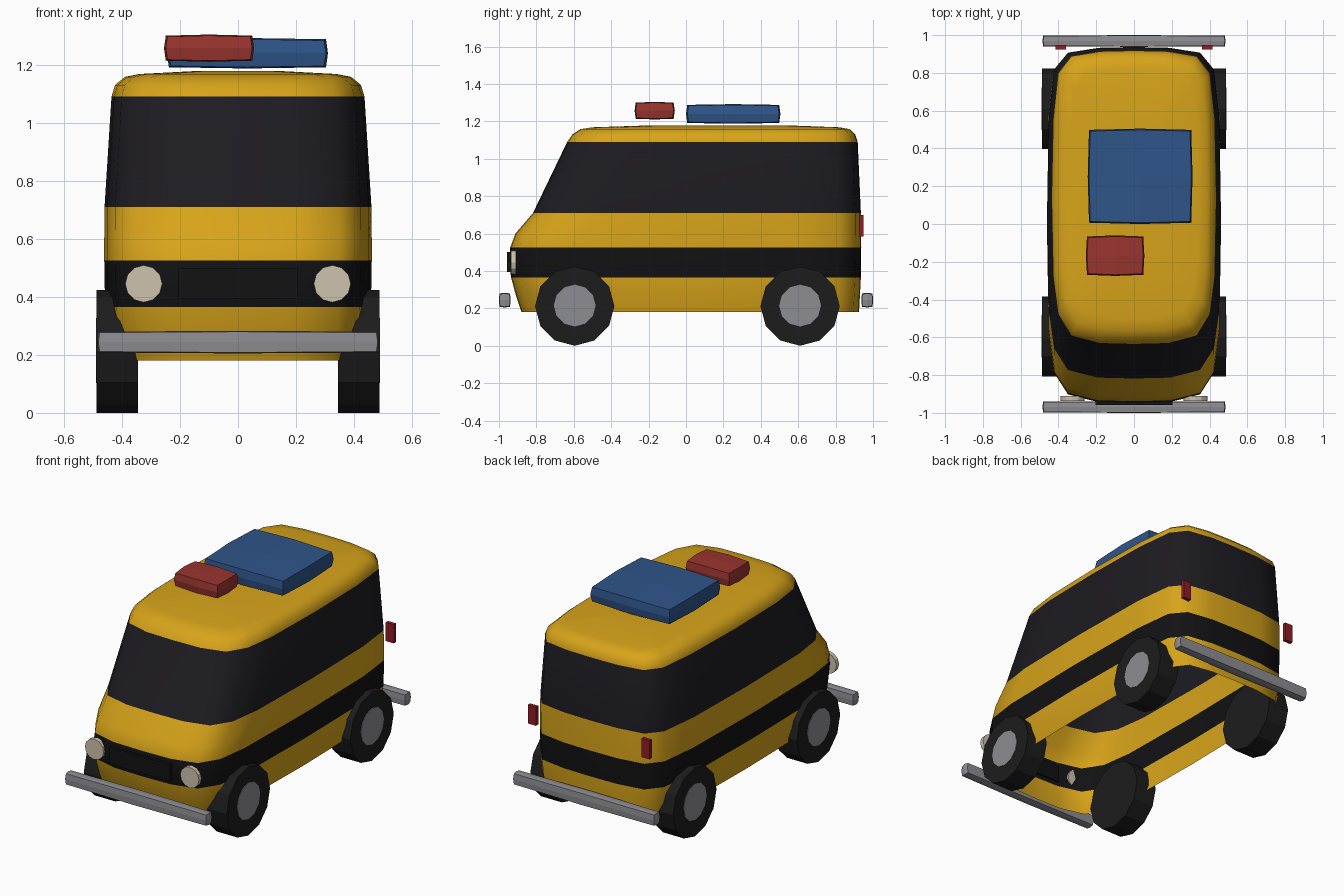
import bpy, bmesh
from math import pi, radians
from mathutils import Matrix, Vector

if "Cube" in bpy.data.objects:
    bpy.data.objects.remove(bpy.data.objects["Cube"])


def material(name, rgb):
    m = bpy.data.materials.new(name)
    m.diffuse_color = (*rgb, 1)
    m.use_nodes = True
    m.node_tree.nodes["Principled BSDF"].inputs["Base Color"].default_value = m.diffuse_color
    return m


YELLOW = material("yellow_paint", (0.68, 0.37, 0.01))
STRIPE = material("black_stripe", (0.006, 0.006, 0.007))
GLASS = material("dark_glass", (0.012, 0.011, 0.015))
RUBBER = material("rubber", (0.012, 0.012, 0.012))
METAL = material("metal", (0.27, 0.27, 0.29))
BLUE = material("blue_box", (0.028, 0.09, 0.25))
RED = material("red_box", (0.32, 0.035, 0.028))
TAIL = material("tail_red", (0.28, 0.012, 0.018))
LAMP = material("lamp", (0.62, 0.54, 0.42))


def finish(bm, name, mats):
    bmesh.ops.recalc_face_normals(bm, faces=bm.faces)
    me = bpy.data.meshes.new(name)
    bm.to_mesh(me)
    bm.free()
    ob = bpy.data.objects.new(name, me)
    bpy.context.collection.objects.link(ob)
    for m in mats:
        me.materials.append(m)
    return ob


def box(name, lo, hi, mat, bulge=0.0):
    """Box between two corners; with bulge its faces are slightly domed."""
    lo, hi = Vector(lo), Vector(hi)
    bm = bmesh.new()
    bmesh.ops.create_cube(bm, size=2)
    if bulge:
        bmesh.ops.subdivide_edges(bm, edges=bm.edges[:], cuts=1, use_grid_fill=True)
    half, mid = (hi - lo) / 2, (hi + lo) / 2
    thin = min(half)
    for v in bm.verts:
        c = v.co.copy()
        for i in range(3):
            ends = sum(abs(c[j]) for j in range(3) if j != i)
            inset = bulge * min(half[i], thin * 1.6) * ends / 2
            v.co[i] = mid[i] + c[i] * (half[i] - inset)
    return finish(bm, name, [mat])


def disc(name, centre, radius, depth, axis, mat, sides=12):
    bm = bmesh.new()
    turn = Matrix.Rotation(pi / 2, 4, 'Y' if axis == 'x' else 'X')
    bmesh.ops.create_cone(bm, cap_ends=True, segments=sides, radius1=radius,
                          radius2=radius, depth=depth,
                          matrix=Matrix.Translation(centre) @ turn)
    return finish(bm, name, [mat])


# Body shell: stacked plan sections, open underneath
# half section as (x fraction, set-back from the front or rear end)
front = [(0, 0), (0.42, 0.005), (0.76, 0.045), (0.92, 0.16), (0.98, 0.36)]
rear = [(0.98, 0.36), (0.92, 0.12), (0.76, 0.03), (0.40, 0.004), (0, 0)]
# level: z, front y, rear y, half width, material of the band above
levels = [
    (0.18, -0.88, 0.925, 0.43, 0), (0.27, -0.91, 0.93, 0.45, 0),
    (0.365, -0.935, 0.935, 0.457, 1), (0.45, -0.947, 0.936, 0.46, 1),
    (0.525, -0.94, 0.937, 0.461, 0), (0.60, -0.912, 0.936, 0.461, 0),
    (0.71, -0.818, 0.935, 0.46, 2), (1.09, -0.635, 0.918, 0.436, 0),
    (1.13, -0.607, 0.905, 0.424, 0), (1.158, -0.565, 0.875, 0.39, 0),
    (1.168, -0.50, 0.82, 0.34, 0), (1.178, -0.20, 0.55, 0.15, 0)]
bm = bmesh.new()
rings = []
for z, yf, yb, hw, _ in levels:
    k = min(1, (yb - yf) / 1.5)
    half = [(x * hw, yf + d * k) for x, d in front]
    half += [(hw, (yf + yb) / 2)]
    half += [(x * hw, yb - d * k) for x, d in rear]
    loop = half + [(-x, y) for x, y in half[-2:0:-1]]
    rings.append([bm.verts.new((x, y, z)) for x, y in loop])
for lower, upper, level in zip(rings, rings[1:], levels):
    n = len(lower)
    for i in range(n):
        j = (i + 1) % n
        f = bm.faces.new((lower[i], lower[j], upper[j], upper[i]))
        f.material_index = level[4]
bm.faces.new(rings[-1])
body = finish(bm, "van_body", [YELLOW, STRIPE, GLASS])
bpy.context.view_layer.objects.active = body
body.select_set(True)
bpy.ops.object.shade_smooth_by_angle(angle=radians(45))
body.select_set(False)

# Wheels with hub discs
for side, s in (("right", 1), ("left", -1)):
    for end, y in (("front", -0.595), ("rear", 0.61)):
        disc(f"{end}_{side}_tyre", (s * 0.416, y, 0.212), 0.212, 0.142, 'x', RUBBER)
        disc(f"{end}_{side}_hub", (s * 0.478, y, 0.215), 0.112, 0.024, 'x', METAL)
    # Lamps
    disc(f"{side}_headlight", (s * 0.325, -0.923, 0.445), 0.064, 0.026, 'y', LAMP)
    xs = sorted((s * 0.36, s * 0.415))
    box(f"{side}_tail_light", (xs[0], 0.925, 0.585), (xs[1], 0.948, 0.70), TAIL)

# Bumpers and grille
box("front_bumper", (-0.485, -1.0, 0.205), (0.485, -0.938, 0.283), METAL, 0.16)
box("rear_bumper", (-0.485, 0.938, 0.205), (0.485, 1.0, 0.283), METAL, 0.16)
box("grille", (-0.205, -0.957, 0.395), (0.205, -0.925, 0.50), STRIPE)

# Boxes above the roof
box("blue_roof_box", (-0.245, 0.0, 1.187), (0.31, 0.505, 1.292), BLUE, 0.16)
box("red_roof_box", (-0.255, -0.275, 1.21), (0.055, -0.06, 1.304), RED, 0.16)
